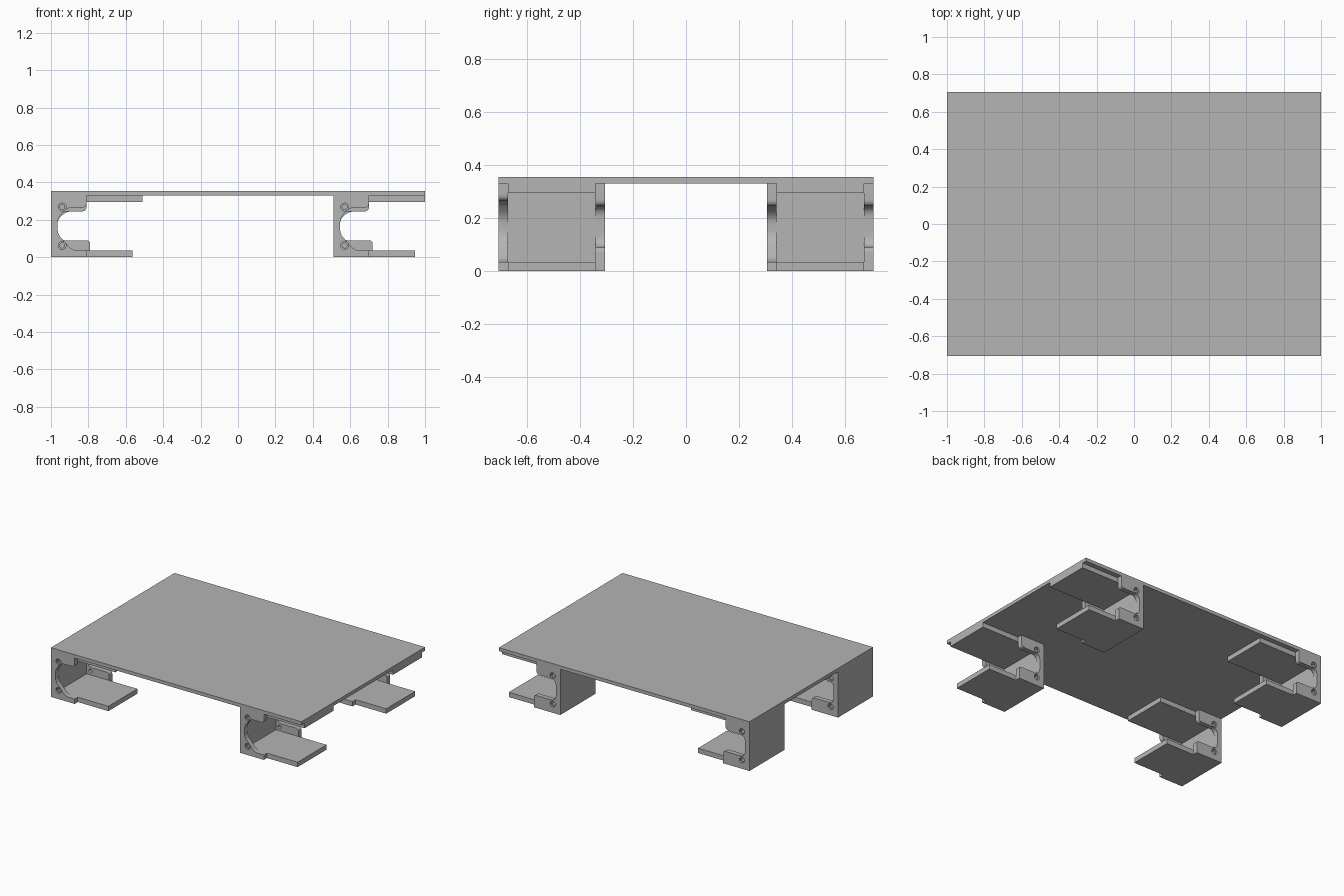
import bpy
import bmesh
from math import pi
from mathutils import Matrix, Vector

cube = bpy.data.objects.get("Cube")
if cube:
    bpy.data.objects.remove(cube, do_unlink=True)

grey = bpy.data.materials.new("plain grey")
grey.use_nodes = True
colour = (0.46, 0.46, 0.46, 1)
grey.diffuse_color = colour
grey.node_tree.nodes["Principled BSDF"].inputs["Base Color"].default_value = colour

SLAB_Z, TOP_Z = 0.33, 0.355      # underside and top of the slab
HALF_Y, WIDTH, LIP = 0.705, 0.40, 0.035
PLATE = 0.035                    # thickness of the clamp plates


def finish(name, bm):
    bmesh.ops.recalc_face_normals(bm, faces=bm.faces)
    mesh = bpy.data.meshes.new(name)
    bm.to_mesh(mesh)
    bm.free()
    mesh.materials.append(grey)
    obj = bpy.data.objects.new(name, mesh)
    bpy.context.collection.objects.link(obj)
    return obj


def box(name, low, high):
    low, high = Vector(low), Vector(high)
    bm = bmesh.new()
    bmesh.ops.create_cube(bm, size=1, matrix=Matrix.Translation((low + high) / 2)
                          @ Matrix.Diagonal((*(high - low), 1)))
    return finish(name, bm)


def rounded(corners, steps=6):
    """Outline with a quadratic fillet at every corner that has a reach."""
    outline = []
    for i, (x, z, reach) in enumerate(corners):
        p = Vector((x, z))
        if not reach:
            outline.append(p)
            continue
        before = Vector(corners[i - 1][:2])
        after = Vector(corners[(i + 1) % len(corners)][:2])
        a = p + (before - p).normalized() * reach
        b = p + (after - p).normalized() * reach
        for s in range(steps + 1):
            t = s / steps
            outline.append(a * (1 - t) ** 2 + p * 2 * t * (1 - t) + b * t * t)
    return outline


def cylinder(bm, x, z, y0, y1, radius):
    place = Matrix.Translation((x, (y0 + y1) / 2, z)) @ Matrix.Rotation(pi / 2, 4, 'X')
    bmesh.ops.create_cone(bm, cap_ends=True, segments=24, radius1=radius,
                          radius2=radius, depth=abs(y1 - y0), matrix=place)


def flange(name, corners, x0, y0, outside, depth):
    """Profiled side cheek with two stepped screw holes sunk from its outer face."""
    bm = bmesh.new()
    face = bm.faces.new([bm.verts.new((x0 + p.x, y0, p.y)) for p in rounded(corners)])
    ext = bmesh.ops.extrude_face_region(bm, geom=[face])
    verts = [v for v in ext["geom"] if isinstance(v, bmesh.types.BMVert)]
    bmesh.ops.translate(bm, verts=verts, vec=(0, LIP, 0))
    obj = finish(name, bm)

    outer = y0 if outside < 0 else y0 + LIP
    for radius, sink in ((0.021, 0.012), (0.013, depth)):
        cut = bmesh.new()
        for z in (0.063, 0.268):
            cylinder(cut, x0 + 0.06, z, outer + outside * 0.01,
                     outer - outside * sink, radius)
        cutter = finish("hole_cutter", cut)
        mod = obj.modifiers.new("holes", 'BOOLEAN')
        mod.object, mod.operation, mod.solver = cutter, 'DIFFERENCE', 'EXACT'
        bpy.context.view_layer.objects.active = obj
        bpy.ops.object.modifier_apply(modifier=mod.name)
        bpy.data.objects.remove(cutter, do_unlink=True)

    bpy.ops.object.select_all(action='DESELECT')
    obj.select_set(True)
    bpy.context.view_layer.objects.active = obj
    bpy.ops.object.shade_smooth_by_angle(angle=pi / 6)


def front_profile(upper):
    return [(0, 0, 0), (0.19, 0, 0), (0.19, PLATE, 0), (0.115, PLATE, 0.03),
            (0.035, 0.125, 0.03), (0.035, 0.205, 0.03), (0.085, upper, 0.03),
            (0.19, upper, 0.025), (0.19, SLAB_Z, 0), (0, SLAB_Z, 0)]


BACK_PROFILE = [(0, 0, 0), (0.21, 0, 0), (0.21, 0.09, 0.02), (0.035, 0.09, 0.045),
                (0.035, 0.245, 0.045), (0.19, 0.245, 0.025), (0.19, SLAB_Z, 0),
                (0, SLAB_Z, 0)]


def bracket(tag, x0, y0, upper):
    y1 = y0 + WIDTH
    inner0, inner1 = y0 + LIP, y1 - LIP
    box(tag + "_wall", (x0, inner0, 0), (x0 + 0.03, inner1, SLAB_Z))
    box(tag + "_lower_plate", (x0 + 0.03, inner0, 0), (x0 + 0.435, inner1, PLATE))
    box(tag + "_upper_plate", (x0 + 0.03, inner0, SLAB_Z - PLATE),
        (x0 + 0.49, inner1, SLAB_Z))
    flange(tag + "_front_flange", front_profile(upper), x0, y0, -1, 0.026)
    flange(tag + "_back_flange", BACK_PROFILE, x0, inner1, 1, LIP + 0.01)


# Table slab and its four clamp brackets
box("top_slab", (-1, -HALF_Y, SLAB_Z), (1, HALF_Y, TOP_Z))
for side, x0 in (("right", -1.0), ("left", 0.51)):
    bracket("front_" + side, x0, -HALF_Y, 0.265)
    bracket("back_" + side, x0, HALF_Y - WIDTH, 0.245)
